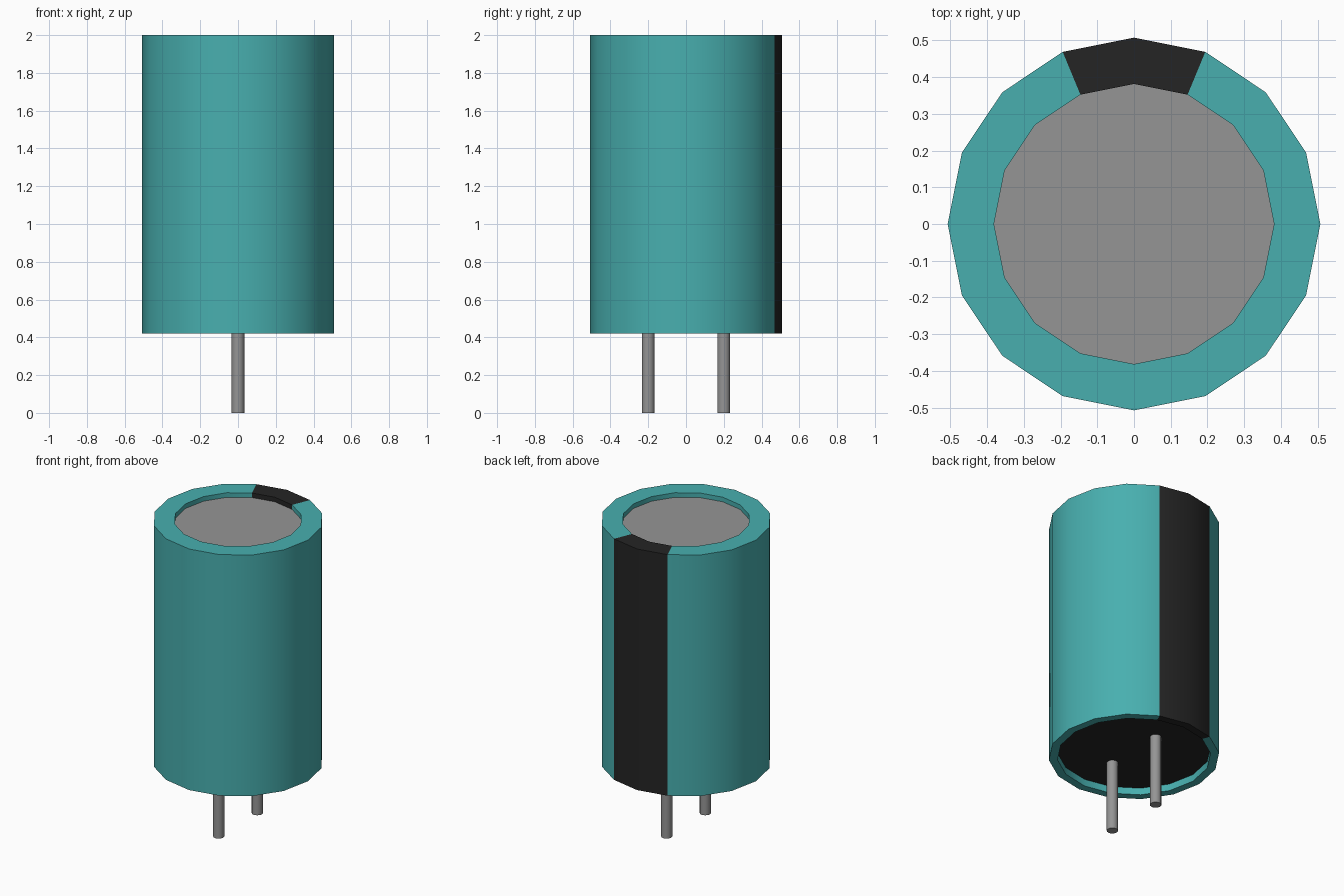
import bpy, bmesh, math

cube = bpy.data.objects.get("Cube")
if cube:
    bpy.data.objects.remove(cube, do_unlink=True)

SIDES = 16
BASE, TOP = 0.42, 2.0


def material(name, rgb):
    m = bpy.data.materials.new(name)
    m.use_nodes = True
    m.diffuse_color = (*rgb, 1)
    m.node_tree.nodes["Principled BSDF"].inputs["Base Color"].default_value = (*rgb, 1)
    return m


teal = material("teal sleeve", (0.065, 0.43, 0.43))
black = material("black", (0.018, 0.018, 0.018))
grey = material("grey metal", (0.30, 0.30, 0.30))


def finish(bm, name, mats, angle):
    mesh = bpy.data.meshes.new(name)
    bm.to_mesh(mesh)
    bm.free()
    for m in mats:
        mesh.materials.append(m)
    ob = bpy.data.objects.new(name, mesh)
    bpy.context.collection.objects.link(ob)
    bpy.ops.object.select_all(action='DESELECT')
    ob.select_set(True)
    bpy.context.view_layer.objects.active = ob
    bpy.ops.object.shade_smooth_by_angle(angle=math.radians(angle))
    return ob


def ring(bm, r, z):
    return [bm.verts.new((r * math.cos(a), r * math.sin(a), z))
            for a in (2 * math.pi * k / SIDES for k in range(SIDES))]


# Sleeve: revolved profile with folded rims, black stripe on the back
bm = bmesh.new()
profile = [(0.456, BASE + 0.045), (0.456, BASE), (0.507, BASE),
           (0.507, TOP), (0.381, TOP), (0.381, TOP - 0.03)]
rings = [ring(bm, r, z) for r, z in profile]
for low, high in zip(rings, rings[1:]):
    for k in range(SIDES):
        n = (k + 1) % SIDES
        f = bm.faces.new((low[k], low[n], high[n], high[k]))
        f.material_index = int(k in (SIDES // 4 - 1, SIDES // 4))
finish(bm, "sleeve", [teal, black], 30)


# Recessed discs closing both ends
def disc(name, r, z, mat, up):
    bm = bmesh.new()
    verts = ring(bm, r, z)
    bm.faces.new(verts if up else verts[::-1])
    finish(bm, name, [mat], 30)


disc("top_cap", 0.381, TOP - 0.03, grey, True)
disc("bottom_seal", 0.456, BASE + 0.045, black, False)

# Two wire leads
for name, y in (("front_lead", -0.2), ("back_lead", 0.2)):
    bm = bmesh.new()
    height = BASE + 0.05
    bmesh.ops.create_cone(bm, cap_ends=True, segments=12, radius1=0.034,
                          radius2=0.034, depth=height)
    bmesh.ops.translate(bm, vec=(0, y, height / 2), verts=bm.verts)
    finish(bm, name, [grey], 50)
